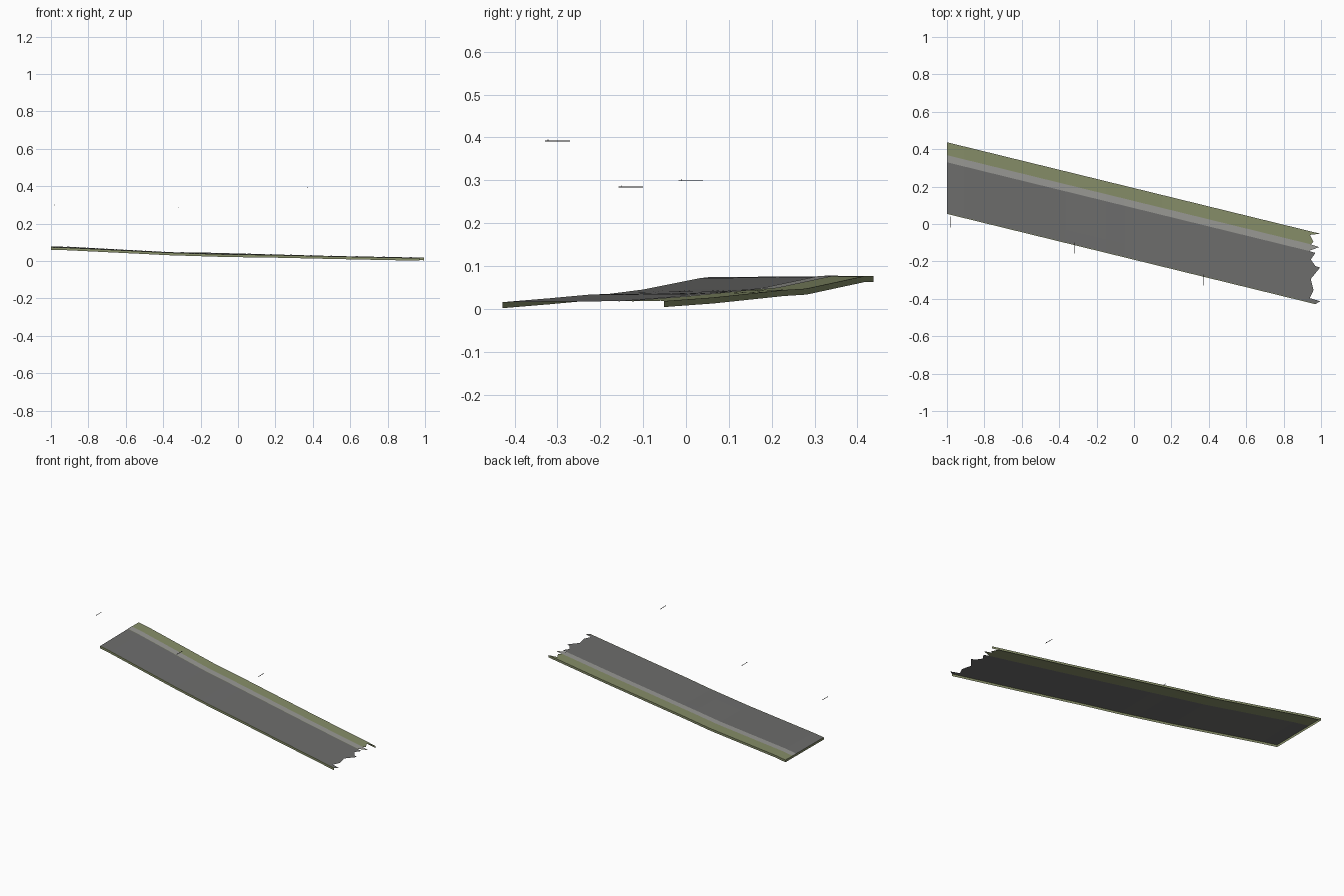
import bpy, bmesh
from mathutils import Vector

cube = bpy.data.objects.get("Cube")
if cube:
    bpy.data.objects.remove(cube)


def material(name, color):
    m = bpy.data.materials.new(name)
    m.use_nodes = True
    m.diffuse_color = (*color, 1)
    bsdf = m.node_tree.nodes["Principled BSDF"]
    bsdf.inputs["Base Color"].default_value = (*color, 1)
    bsdf.inputs["Roughness"].default_value = 0.9
    return m


GRASS = material("grass green", (0.24, 0.27, 0.14))
ASPHALT = material("asphalt grey", (0.155, 0.155, 0.152))
PAVING = material("paving light grey", (0.32, 0.32, 0.30))
METAL = material("dark metal", (0.06, 0.06, 0.06))

WIDTH = 0.383
DROP = 0.014
STATIONS = [-1, -0.91, -0.365, -0.15, -0.05, 0.15, 0.52]
# Height profiles (x, z) along both long edges
NORTH = [(-1, .077), (-.9, .076), (-.36, .047), (-.15, .044), (.5, .027), (1, .018)]
SOUTH = [(-1, .074), (-.92, .072), (-.37, .045), (-.05, .035), (.15, .033), (.55, .024), (1, .015)]
# Ragged right end: (distance from north edge, x)
RAGGED = [(0, .995), (.02, .94), (.053, .96), (.069, .945), (.073, .99), (.107, .935),
          (.109, .97), (.15, .945), (.179, .97), (.181, .995), (.254, .945), (.31, .96),
          (.358, .94), (.361, .995), (.379, .975), (WIDTH, .97)]


def interp(table, t):
    for (a, p), (b, q) in zip(table, table[1:]):
        if t <= b:
            return p + (q - p) * (t - a) / (b - a)
    return table[-1][1]


def point(x, offset, lift=0):
    f = offset / WIDTH
    z = interp(NORTH, x) * (1 - f) + interp(SOUTH, x) * f
    return Vector((x, 0.192 - 0.245 * x - offset, z + lift))


def finish(name, bm, mat, outward):
    """Turn faces towards the given direction and create the object."""
    bm.normal_update()
    for f in bm.faces:
        if f.normal.dot(outward) < 0:
            f.normal_flip()
    mesh = bpy.data.meshes.new(name)
    bm.to_mesh(mesh)
    bm.free()
    mesh.materials.append(mat)
    ob = bpy.data.objects.new(name, mesh)
    bpy.context.collection.objects.link(ob)
    return ob


def sheet(name, rows, mat, outward):
    bm = bmesh.new()
    grid = [[bm.verts.new(p) for p in row] for row in rows]
    for a, b in zip(grid, grid[1:]):
        for i in range(len(a) - 1):
            bm.faces.new((a[i], a[i + 1], b[i + 1], b[i]))
    return finish(name, bm, mat, Vector(outward))


def edge_row(offset, lift=0):
    xs = STATIONS + [interp(RAGGED, offset)]
    return [point(x, offset, lift) for x in xs]


def band(name, start, end, mat, lift=0):
    offsets = [start] + [o for o, _ in RAGGED if start < o < end] + [end]
    sheet(name, [edge_row(o, lift) for o in offsets], mat, (0, 0, 1))


# Surface bands lying side by side
band("grass_verge", 0, 0.107, GRASS)
band("pavement", 0.069, 0.107, PAVING, 0.0015)
band("road", 0.107, 0.379, ASPHALT)
band("south_grass_edge", 0.379, WIDTH, GRASS)

# Skirts hanging from the long sides and the left end
down = Vector((0, 0, -DROP))
for name, offset, out in (("north_skirt", 0, (0, 1, 0)), ("south_skirt", WIDTH, (0, -1, 0))):
    row = edge_row(offset)
    sheet(name, [row, [p + down for p in row]], GRASS, out)
row = [point(-1, 0), point(-1, WIDTH)]
sheet("left_end_skirt", [row, [p + down for p in row]], GRASS, (-1, 0, 0))


# Thin floating lamp bars, each with a small peg
def box(name, center, size):
    bpy.ops.mesh.primitive_cube_add(size=1, location=center)
    ob = bpy.context.object
    ob.name = name
    ob.scale = size
    ob.data.materials.append(METAL)


for i, (x, y, z) in enumerate([(-.98, .011, .299), (-.317, -.129, .284), (.37, -.3, .392)], 1):
    box(f"lamp_bar_{i}", (x, y, z), (.002, .058, .002))
    box(f"lamp_peg_{i}", (x, y - .022, z + .002), (.002, .002, .003))
